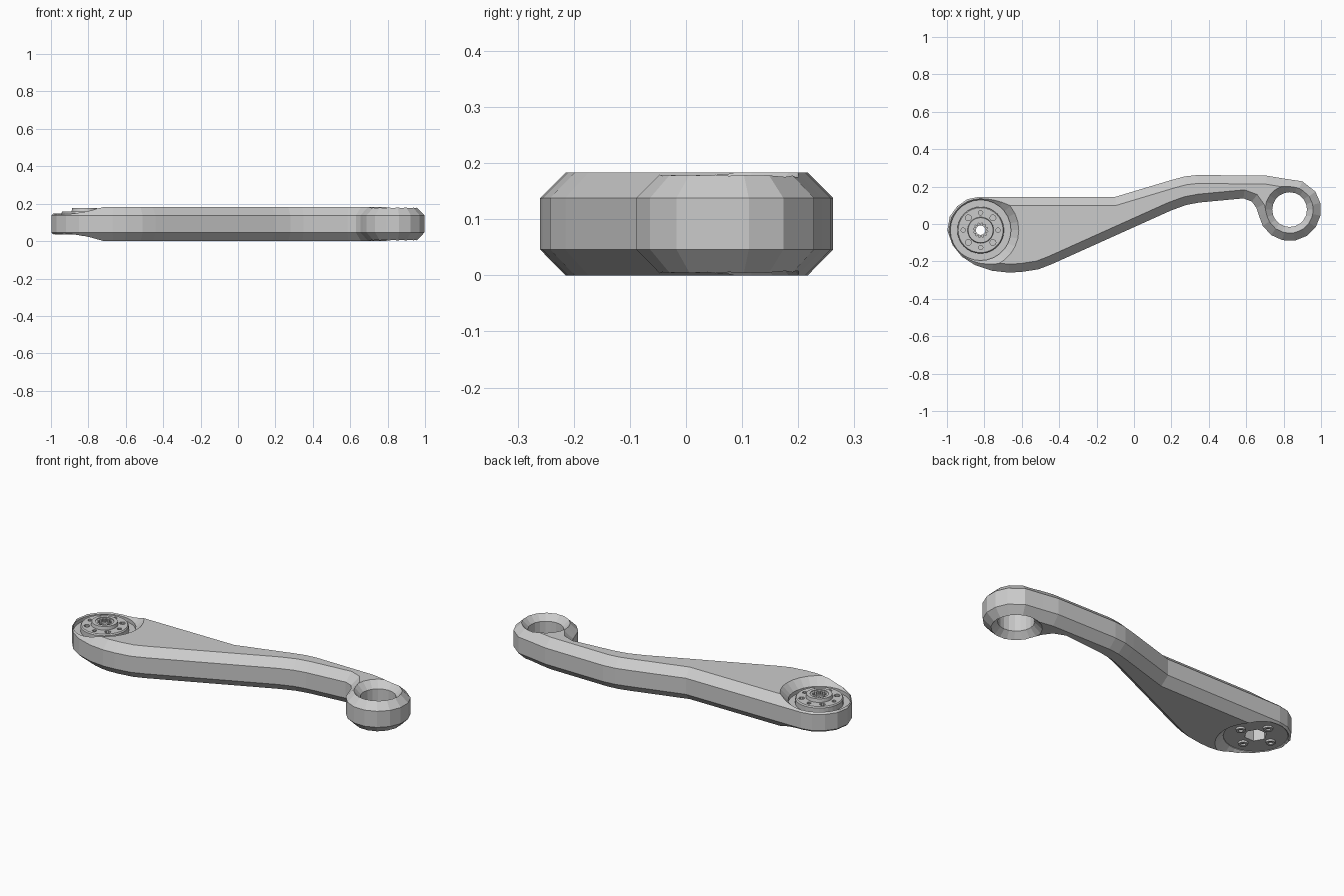
import bpy, bmesh
from math import sin, cos, pi, radians
from mathutils import Vector

if "Cube" in bpy.data.objects:
    bpy.data.objects.remove(bpy.data.objects["Cube"])

PIVOT = (-0.82, -0.033)   # drive hub axis
EYE = (0.832, 0.077)      # end ring axis
TOP = 0.183


def finish(name, bm):
    bmesh.ops.recalc_face_normals(bm, faces=bm.faces)
    me = bpy.data.meshes.new(name)
    bm.to_mesh(me)
    bm.free()
    ob = bpy.data.objects.new(name, me)
    bpy.context.collection.objects.link(ob)
    return ob


def loft(name, rings, closed=False):
    """Skin a stack of equal-length vertex rings; cap the ends or join last to first."""
    bm = bmesh.new()
    rows = [[bm.verts.new(p) for p in r] for r in rings]
    n = len(rows[0])
    pairs = list(zip(rows, rows[1:])) + ([(rows[-1], rows[0])] if closed else [])
    for a, b in pairs:
        for i in range(n):
            bm.faces.new((a[i], a[(i + 1) % n], b[(i + 1) % n], b[i]))
    if not closed:
        bm.faces.new(rows[0])
        bm.faces.new(rows[-1])
    return finish(name, bm)


def lathe(name, profile, centre, seg, closed=False, turn=0.0):
    """Revolve (radius, z) points about a vertical axis."""
    return loft(name, [[(centre[0] + r * cos(turn + 2 * pi * i / seg),
                         centre[1] + r * sin(turn + 2 * pi * i / seg), z)
                        for i in range(seg)] for r, z in profile], closed)


def cut(ob, cutter):
    cutter.hide_render = True
    m = ob.modifiers.new("cut", 'BOOLEAN')
    m.operation, m.solver, m.object = 'DIFFERENCE', 'EXACT', cutter
    bpy.context.view_layer.objects.active = ob
    bpy.ops.object.modifier_apply(modifier=m.name)
    bpy.data.objects.remove(cutter)


def inset(pts, d):
    """Mitred inward offset of a clockwise outline."""
    out = []
    for i, p in enumerate(pts):
        a = (p - pts[i - 1]).normalized()
        b = (pts[(i + 1) % len(pts)] - p).normalized()
        na, nb = Vector((a.y, -a.x)), Vector((b.y, -b.x))
        out.append(p + (na + nb) * d / (1 + na.dot(nb)))
    return out


def around(centre, r, angle):
    return (centre[0] + r * cos(angle), centre[1] + r * sin(angle))


# arm body: clockwise plan outline with chamfered top and bottom rims
outline = [(-0.76, 0.145), (-0.10, 0.145), (0.20, 0.235), (0.27, 0.254), (0.34, 0.262),
           (0.71, 0.258), (0.80, 0.243), (0.90, 0.228)]
outline += [around(EYE, 0.168, radians(a)) for a in range(35, -151, -23)]
outline += [(0.668, 0.045), (0.655, 0.085), (0.63, 0.12), (0.585, 0.137), (0.35, 0.115),
            (0.28, 0.102), (0.20, 0.073), (-0.44, -0.215), (-0.51, -0.242), (-0.60, -0.256),
            (-0.67, -0.26), (-0.76, -0.25), (-0.85, -0.22), (-0.92, -0.175), (-0.97, -0.113),
            (-0.998, -0.035), (-0.985, 0.04), (-0.945, 0.095), (-0.89, 0.133), (-0.83, 0.145)]
outer = [Vector(p) for p in outline]
inner = inset(outer, 0.045)
arm = loft("arm_body", [[(p.x, p.y, z) for p in ring] for ring, z in
                        ((inner, 0), (outer, 0.046), (outer, 0.138), (inner, TOP))])


# double-coned through holes at both ends
def coned_hole(centre, r, z_cone, seg):
    e = 0.03
    flare = z_cone + e
    return lathe("hole_cutter", [(r + flare, -e), (r, z_cone), (r, TOP - z_cone),
                                 (r + flare, TOP + e)], centre, seg)


cut(arm, coned_hole(PIVOT, 0.162, 0.042, 28))
cut(arm, coned_hole(EYE, 0.093, 0.038, 20))

# drive unit: base plate, raised disc and hub collar with a stepped bore
drive = lathe("drive_unit", [(0.164, 0.046), (0.164, 0.12), (0.125, 0.12), (0.125, 0.150),
                             (0.120, 0.157), (0.070, 0.157), (0.067, 0.176), (0.048, 0.176),
                             (0.048, 0.155), (0.025, 0.155), (0.025, 0.046)],
              PIVOT, 32, closed=True)
cut(drive, lathe("hex_cutter", [(0.058, 0), (0.058, 0.11)], PIVOT, 6))
for k in range(8):
    r = 0.016 if k % 2 else 0.012
    cut(drive, lathe("bolt_hole_cutter", [(r, 0.137), (r, 0.2)],
                     around(PIVOT, 0.093, k * pi / 4), 10))

# splined ring inside the hub collar
seg = 48
spline = [[(*around(PIVOT, 0.030 if inside and i % 4 < 2 else (0.039 if inside else 0.049),
                    2 * pi * i / seg), z) for i in range(seg)]
          for inside, z in ((0, 0.150), (0, 0.172), (1, 0.172), (1, 0.150))]
loft("hub_spline", spline, closed=True)

# screw bosses on the underside
for k in range(4):
    lathe("underside_boss", [(0.026, 0.050), (0.024, 0.036), (0.012, 0.036), (0.012, 0.050)],
          around(PIVOT, 0.097, k * pi / 2), 12, closed=True)
